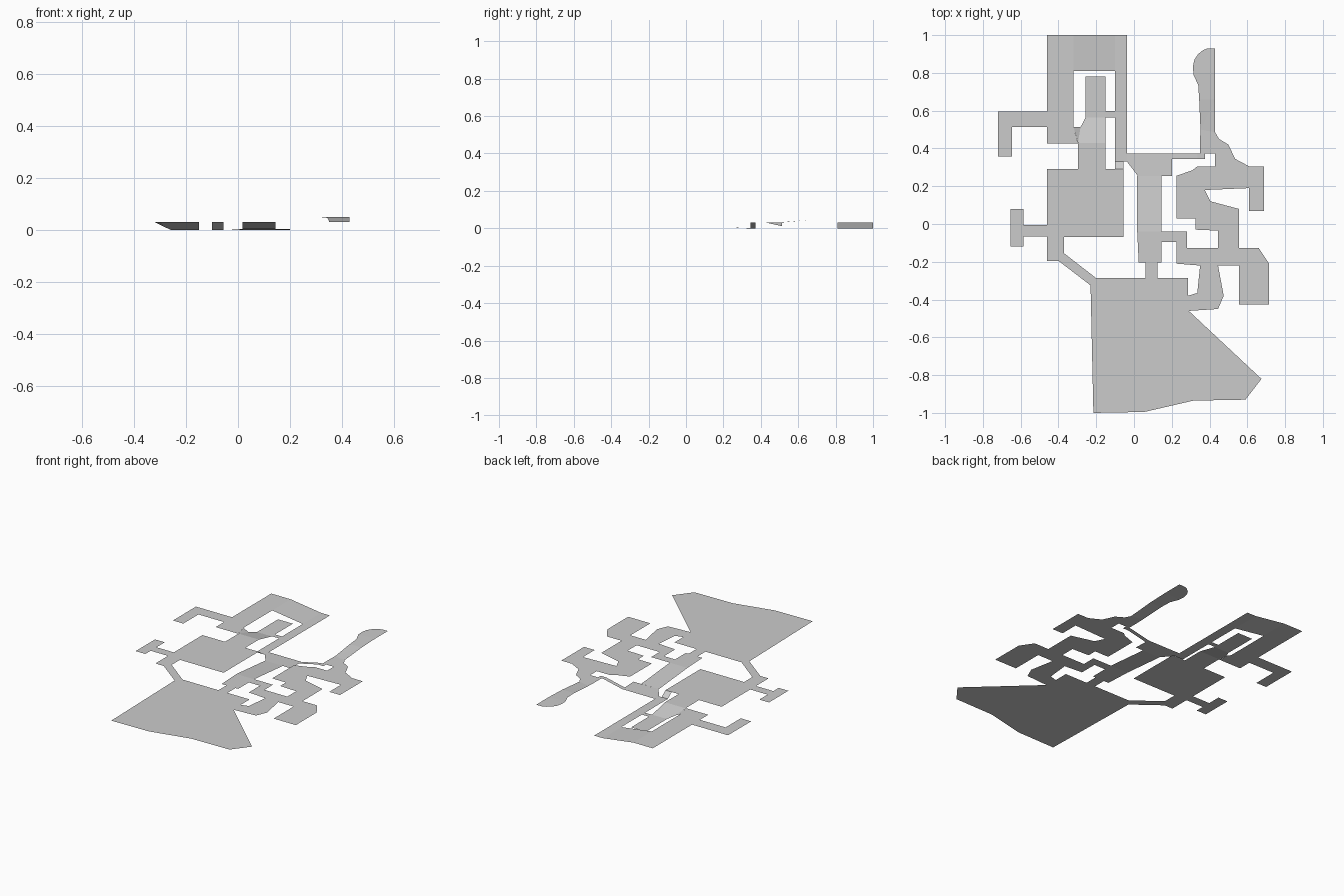
import bpy, bmesh

HIGH = 0.03   # level of the main floors


def lerp(v, a, b, za, zb):
    t = min(1, max(0, (v - a) / (b - a)))
    return za + (zb - za) * t


def floor(name, outline, height=HIGH):
    """Single-sided flat sheet; height is a number or a function of x, y."""
    h = height if callable(height) else (lambda x, y: height)
    area = sum(a[0] * b[1] - b[0] * a[1]
               for a, b in zip(outline, outline[1:] + outline[:1]))
    if area < 0:
        outline = outline[::-1]
    bm = bmesh.new()
    face = bm.faces.new([bm.verts.new((x, y, h(x, y))) for x, y in outline])
    if callable(height):
        bmesh.ops.triangulate(bm, faces=[face])
    mesh = bpy.data.meshes.new(name)
    bm.to_mesh(mesh)
    bm.free()
    obj = bpy.data.objects.new(name, mesh)
    bpy.context.collection.objects.link(obj)
    return obj


def rect(name, x0, x1, y0, y1, height=HIGH):
    return floor(name, [(x0, y0), (x1, y0), (x1, y1), (x0, y1)], height)


# Large hall at the front
floor("front_hall", [(-0.2, -0.287), (0.285, -0.287), (0.285, -0.38), (0.335, -0.365),
                     (0.35, -0.22), (0.445, -0.22), (0.475, -0.38), (0.445, -0.45),
                     (0.29, -0.46), (0.675, -0.82), (0.59, -0.93), (0.315, -0.935),
                     (0.055, -0.995), (-0.215, -1), (-0.23, -0.325)])

# Left room with its side passages
rect("left_room", -0.46, -0.055, -0.07, 0.29)
floor("diagonal_passage", [(-0.46, -0.07), (-0.37, -0.07), (-0.37, -0.155), (-0.2, -0.287),
                           (-0.23, -0.325), (-0.4, -0.195), (-0.46, -0.195)])
rect("side_link", -0.585, -0.46, -0.065, -0.005)
rect("side_closet", -0.655, -0.585, -0.12, 0.08)
rect("room_neck", -0.297, -0.15, 0.29, 0.43)

# Rear loop: high left arm, sloping rear, low right arm
floor("hooked_arm", [(-0.72, 0.595), (-0.72, 0.357), (-0.645, 0.357), (-0.645, 0.513),
                     (-0.46, 0.513), (-0.46, 0.595)])
floor("rear_left_arm", [(-0.46, 1), (-0.46, 0.427), (-0.297, 0.427), (-0.32, 0.513), (-0.32, 1)])
rect("rear_ramp", -0.32, -0.1, 0.81, 1, lambda x, y: lerp(x, -0.32, -0.1, HIGH, 0))
rect("rear_right_arm", -0.1, -0.037, 0.33, 1, 0)
rect("right_arm_ramp", -0.1, -0.055, 0.29, 0.33, lambda x, y: lerp(y, 0.29, 0.33, HIGH, 0))
floor("inner_ramp", [(-0.297, 0.43), (-0.15, 0.43), (-0.15, 0.563), (-0.257, 0.563),
                     (-0.283, 0.513), (-0.32, 0.513)],
      lambda x, y: HIGH if x < -0.3 else lerp(y, 0.43, 0.563, HIGH, 0))
rect("inner_platform", -0.257, -0.15, 0.563, 0.78, 0)
rect("inner_bridge", -0.15, -0.1, 0.565, 0.597, 0)

# Central corridor, sloping down to the rear corner
floor("corner_landing", [(-0.037, 0.33), (0.02, 0.33), (0.02, 0.255), (0.2, 0.255),
                         (0.2, 0.372), (-0.037, 0.372)], lambda x, y: lerp(y, 0.25, 0.33, 0.004, 0))
rect("corridor_ramp", 0.017, 0.145, -0.04, 0.255, lambda x, y: lerp(y, -0.04, 0.255, HIGH, 0.004))
floor("corridor_end", [(0.017, -0.04), (0.145, -0.04), (0.28, -0.04), (0.28, -0.127),
                       (0.35, -0.127), (0.35, -0.22), (0.225, -0.21), (0.225, -0.095),
                       (0.145, -0.095), (0.145, -0.205), (0.125, -0.205), (0.125, -0.287),
                       (0.06, -0.287), (0.06, -0.205), (0.025, -0.205)])
floor("narrow_ramp", [(0.2, 0.345), (0.335, 0.345), (0.375, 0.345), (0.375, 0.372),
                      (0.335, 0.372), (0.2, 0.372)], lambda x, y: lerp(x, 0.2, 0.335, 0, HIGH))

# Winding rooms on the right
floor("right_rooms", [(0.35, -0.127), (0.445, -0.127), (0.445, -0.035), (0.325, -0.03),
                      (0.325, 0.03), (0.225, 0.03), (0.225, 0.255), (0.31, 0.285),
                      (0.335, 0.305), (0.43, 0.305), (0.43, 0.372), (0.35, 0.372),
                      (0.35, 0.45), (0.43, 0.485), (0.45, 0.45), (0.5, 0.42), (0.535, 0.345),
                      (0.61, 0.305), (0.687, 0.305), (0.687, 0.07), (0.61, 0.07),
                      (0.61, 0.19), (0.375, 0.18), (0.405, 0.12), (0.555, 0.08),
                      (0.555, -0.127), (0.66, -0.127), (0.715, -0.21), (0.715, -0.425),
                      (0.555, -0.425), (0.555, -0.22), (0.35, -0.22)])

# Raised lobe at the rear right
lobe_height = lambda x, y: (lerp(y, 0.5, 0.66, HIGH, 0.045) if y < 0.7
                            else lerp(y, 0.66, 0.8, 0.045, 0.05))
floor("rear_lobe", [(0.35, 0.45), (0.43, 0.485), (0.43, 0.66), (0.43, 0.8), (0.43, 0.93),
                    (0.39, 0.93), (0.365, 0.92), (0.34, 0.9), (0.32, 0.87), (0.312, 0.835),
                    (0.315, 0.79), (0.34, 0.735), (0.345, 0.66), (0.352, 0.5)], lobe_height)
